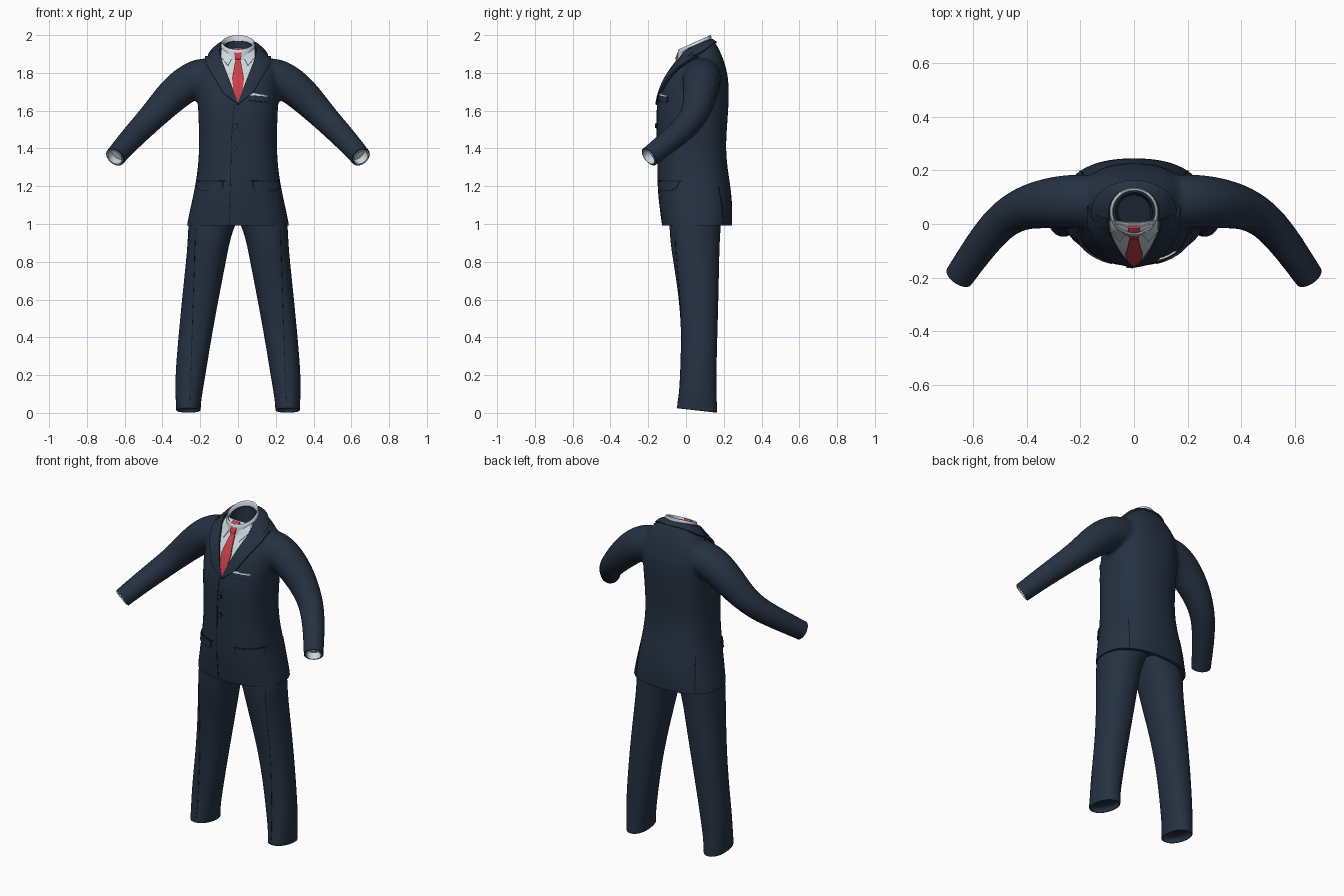
import bpy, bmesh
from math import sin, cos, pi, copysign
from mathutils import Vector
from mathutils.bvhtree import BVHTree

if "Cube" in bpy.data.objects:
    bpy.data.objects.remove(bpy.data.objects["Cube"])


def material(name, rgb):
    m = bpy.data.materials.new(name)
    m.use_nodes = True
    m.diffuse_color = (*rgb, 1)
    m.node_tree.nodes["Principled BSDF"].inputs["Base Color"].default_value = (*rgb, 1)
    return m


NAVY = material("navy cloth", (0.018, 0.031, 0.054))
SEAM = material("dark seam", (0.006, 0.010, 0.018))
WHITE = material("shirt white", (0.60, 0.68, 0.72))
RED = material("tie red", (0.60, 0.05, 0.065))


def ring(z, x0, x1, y0, y1, tilt=0.0, power=2.4, n=28):
    """Horizontal rounded ring inside a rectangle, tilted along y."""
    c = Vector(((x0 + x1) / 2, (y0 + y1) / 2, z))
    out = []
    for i in range(n):
        u, v = cos(2 * pi * i / n), sin(2 * pi * i / n)
        x = copysign(abs(u) ** (2 / power), u) * (x1 - x0) / 2
        y = copysign(abs(v) ** (2 / power), v) * (y1 - y0) / 2
        out.append(c + Vector((x, y, tilt * y)))
    return out


def tube_rings(points, radii, n=20):
    """Round rings square to a path."""
    out = []
    for i, (p, r) in enumerate(zip(points, radii)):
        a, b = points[max(i - 1, 0)], points[min(i + 1, len(points) - 1)]
        q = (b - a).to_track_quat('Z', 'Y')
        out.append([p + q @ Vector((r * cos(2 * pi * k / n), r * sin(2 * pi * k / n), 0))
                    for k in range(n)])
    return out


def loft(bm, rings, caps=True):
    rows = [[bm.verts.new(p) for p in r] for r in rings]
    for a, b in zip(rows, rows[1:]):
        for i in range(len(a)):
            j = (i + 1) % len(a)
            bm.faces.new((a[i], a[j], b[j], b[i]))
    if caps:
        bm.faces.new(rows[0])
        bm.faces.new(rows[-1])


def make(name, bm, mat):
    bmesh.ops.recalc_face_normals(bm, faces=bm.faces)
    me = bpy.data.meshes.new(name)
    bm.to_mesh(me)
    bm.free()
    me.materials.append(mat)
    ob = bpy.data.objects.new(name, me)
    bpy.context.collection.objects.link(ob)
    return ob


def select(ob):
    bpy.ops.object.select_all(action='DESELECT')
    ob.select_set(True)
    bpy.context.view_layer.objects.active = ob


def apply(ob, kind, **props):
    mod = ob.modifiers.new(kind.lower(), kind)
    for k, v in props.items():
        setattr(mod, k, v)
    select(ob)
    bpy.ops.object.modifier_apply(modifier=mod.name)


def smooth(ob, angle=0.7):
    select(ob)
    bpy.ops.object.shade_smooth_by_angle(angle=angle)


def solid(name, rings, mat, caps=True):
    bm = bmesh.new()
    loft(bm, rings, caps)
    return make(name, bm, mat)


def surface(ob):
    bm = bmesh.new()
    bm.from_mesh(ob.data)
    return BVHTree.FromBMesh(bm)


def plate(name, outline, mat, tree, off, side="front", step=0.016):
    """Flat outline laid onto a surface seen from one side."""
    d = {"front": Vector((0, 1, 0)), "back": Vector((0, -1, 0)), "top": Vector((0, 0, -1))}[side]
    bm = bmesh.new()
    flat = [Vector((a, b, 0)) if side == "top" else Vector((a, 0, b)) for a, b in outline]
    bm.faces.new([bm.verts.new(p) for p in flat])
    bmesh.ops.triangulate(bm, faces=bm.faces)
    for axis in [k for k in range(3) if d[k] == 0]:
        no = Vector([float(k == axis) for k in range(3)])
        lo, hi = min(p[axis] for p in flat), max(p[axis] for p in flat)
        for i in range(1, int((hi - lo) / step) + 1):
            bmesh.ops.bisect_plane(bm, geom=bm.verts[:] + bm.edges[:] + bm.faces[:],
                                   plane_co=no * (lo + i * step), plane_no=no)
    ext = bmesh.ops.extrude_face_region(bm, geom=bm.faces[:])["geom"]
    top = {v for v in ext if isinstance(v, bmesh.types.BMVert)}
    for v in bm.verts:
        hit, n, _, _ = tree.ray_cast(v.co - d * 3, d)
        if hit is None:
            hit, n, _, _ = tree.find_nearest(v.co - d * v.co.dot(d))
        v.co = hit + n * (off if v in top else -0.004)
    ob = make(name, bm, mat)
    smooth(ob)
    return ob


def stroke(points, w=0.002):
    return [(x - w, z) for x, z in points] + [(x + w, z) for x, z in reversed(points)]


def flip(points):
    return [(-a, b) for a, b in points]


SIDES = (("left", 1), ("right", -1))

# Jacket: torso and sleeves blended into one skin
TORSO = [  # height, half width, front, back, tilt
    (0.92, .285, -.12, .245, 0), (1.0, .272, -.128, .245, 0), (1.1, .25, -.143, .247, 0),
    (1.2, .228, -.152, .237, 0), (1.3, .213, -.153, .22, 0), (1.4, .207, -.154, .212, 0),
    (1.5, .208, -.157, .217, 0), (1.6, .212, -.159, .225, 0), (1.7, .217, -.14, .229, 0),
    (1.78, .215, -.104, .224, 0), (1.84, .20, -.068, .208, .05), (1.885, .165, -.04, .185, .2),
    (1.92, .125, -.035, .16, .35), (1.95, .10, -.03, .142, .42)]
bm = bmesh.new()
loft(bm, [ring(z, -w, w, f, b, t) for z, w, f, b, t in TORSO])
ARM = [Vector(p) for p in ((.10, .085, 1.79), (.22, .085, 1.778), (.32, .078, 1.708),
                           (.41, .062, 1.615), (.49, .018, 1.53), (.568, -.075, 1.45),
                           (.65, -.195, 1.355), (.69, -.253, 1.309))]
RADII = (.10, .104, .097, .082, .071, .064, .056, .055)
for _, s in SIDES:
    loft(bm, tube_rings([Vector((p.x * s, p.y, p.z)) for p in ARM], RADII))
jacket = make("jacket", bm, NAVY)
apply(jacket, 'SUBSURF', levels=2)
apply(jacket, 'REMESH', mode='VOXEL', voxel_size=0.011)
apply(jacket, 'SMOOTH', factor=0.5, iterations=10)
skin = surface(jacket)

# Openings cut at the hem, neck and sleeve ends
cutters = [
    solid("hem_cutter", [ring(z, -.5, .5, -.5, .5, power=8) for z in (.8, .992)], NAVY),
    solid("hem_cavity", [ring(z, -w, w, -.108, .225) for z, w in ((.9, .258), (1.05, .24))], NAVY),
    solid("neck_cutter", [ring(z, -r, r, .048 - r, .048 + r, .42, 2)
                          for z, r in ((1.80, .06), (2.05, .076))], NAVY)]
for side, s in SIDES:
    end = Vector((.65 * s, -.195, 1.355))
    d = Vector((.082 * s, -.12, -.095)).normalized()
    cutters.append(solid("sleeve_end", tube_rings([end, end + d * .15], (.1, .1)), NAVY))
    cutters.append(solid("sleeve_bore", tube_rings([end - d * .04, end + d * .02], (.047, .047)), NAVY))
    # Shirt cuff sitting inside the sleeve
    path = [end + d * k for k in (-.038, .005)]
    cuff = tube_rings(path, (.0465, .0465)) + tube_rings(path, (.041, .041))[::-1]
    smooth(solid(side + "_shirt_cuff", cuff, WHITE))
for c in cutters:
    apply(jacket, 'BOOLEAN', operation='DIFFERENCE', solver='EXACT', object=c)
    bpy.data.objects.remove(c)
smooth(jacket)

# Trouser legs
LEG = [  # height, inner, outer, front, back
    (1.14, -.04, .20, -.08, .19), (1.04, -.01, .255, -.09, .188), (.98, .022, .265, -.088, .184),
    (.9, .045, .267, -.083, .179), (.8, .064, .276, -.068, .176), (.6, .103, .297, -.036, .172),
    (.4, .14, .316, -.024, .166), (.2, .172, .333, -.03, .161), (.08, .193, .331, -.038, .162)]
for side, s in SIDES:
    rows = [ring(z, *sorted((a * s, b * s)), f, k, power=2.2) for z, a, b, f, k in LEG]
    for z, g in ((.03, 0), (.014, 0), (.0125, .003), (.0125, .008), (.05, .01)):
        rows.append(ring(z, *sorted(((.197 + g) * s, (.328 - g) * s)), -.048 + g, .166 - g, -.11, 2.2))
    leg = solid(side + "_trouser_leg", rows, NAVY)
    apply(leg, 'SUBSURF', levels=2)
    smooth(leg)
    plate(side + "_trouser_crease", [(x * s, z) for x, z in stroke([(.225, .97), (.255, .05)], .0015)],
          SEAM, surface(leg), .0015, step=.04)

# Shirt collar band
band = [ring(z, -r, r, .045 - r, .045 + r, .45, 2, 40)
        for z, r in ((1.905, .093), (1.945, .090), (1.960, .087), (1.962, .083), (1.958, .079), (1.92, .077))]
smooth(solid("shirt_collar_band", band, WHITE, caps=False), 1.2)

# Shirt front, collar wings and tie
plate("shirt_front", [(-.09, 1.925), (.09, 1.925), (.09, 1.86), (0, 1.635), (-.09, 1.86)], WHITE, skin, .003)
WING = [(.012, 1.915), (.052, 1.835), (.088, 1.88), (.085, 1.925)]
TIE = [(.012, 1.872), (.031, 1.765), (.022, 1.69), (.002, 1.64)]
KNOT = [(.022, 1.918), (.014, 1.865)]
plate("tie_blade", TIE + flip(TIE[::-1]), RED, skin, .010)
plate("tie_knot", KNOT + flip(KNOT[::-1]), RED, skin, .018)

# Lapels, folded collar and side details
LAPEL = [(-.004, 1.63), (.035, 1.735), (.084, 1.86), (.096, 1.925), (.135, 1.90), (.142, 1.878),
         (.168, 1.88), (.165, 1.845), (.075, 1.69)]
BORDER = [(x + .004, z - .003) for x, z in LAPEL[4:]]
FLAP = [(.08, 1.225), (.212, 1.225), (.212, 1.19), (.195, 1.178), (.095, 1.178), (.08, 1.19)]
for side, s in SIDES:
    def shape(pts):
        return [(x * s, z) for x, z in pts]
    plate(side + "_collar_wing", shape(WING), WHITE, skin, .008)
    plate(side + "_lapel", shape(LAPEL), NAVY, skin, .013)
    plate(side + "_lapel_edge", shape(LAPEL[5:] + BORDER[:0:-1]), SEAM, skin, .002)
    plate(side + "_pocket_flap", shape(FLAP), NAVY, skin, .007)
    plate(side + "_pocket_seam", shape([(.07, 1.225), (.215, 1.225), (.215, 1.229), (.07, 1.229)]),
          SEAM, skin, .003)
    plate(side + "_vent", shape(stroke([(.185, 1.2), (.2, 1.0)])), SEAM, skin, .002, "back")
ARC = [-.35 + (pi + .7) * i / 24 for i in range(25)]
plate("jacket_collar", [(.152 * cos(a), .048 + .108 * sin(a)) for a in ARC]
      + [(.092 * cos(a), .046 + .088 * sin(a)) for a in ARC[::-1]], NAVY, skin, .010, "top")

# Front closure, buttons and breast pocket
plate("front_edge", stroke([(-.02, 1.635), (-.035, 1.45), (-.045, .995)]), SEAM, skin, .002)
for i, z in enumerate((1.52, 1.405)):
    for part, r, mat, off in (("rim", .0155, SEAM, .003), ("button", .0125, NAVY, .009)):
        plate(f"{part}_{i + 1}", [(-.015 + r * cos(pi * k / 8), z + r * sin(pi * k / 8))
                                  for k in range(16)], mat, skin, off)
plate("breast_pocket", [(.055, 1.655), (.16, 1.645), (.163, 1.672), (.055, 1.68)], NAVY, skin, .006)
plate("breast_pocket_seam", [(.055, 1.651), (.16, 1.641), (.16, 1.645), (.055, 1.655)], SEAM, skin, .002)
plate("pocket_square", [(.06, 1.68), (.155, 1.673), (.15, 1.682), (.11, 1.684), (.09, 1.69), (.062, 1.692)],
      WHITE, skin, .007)
